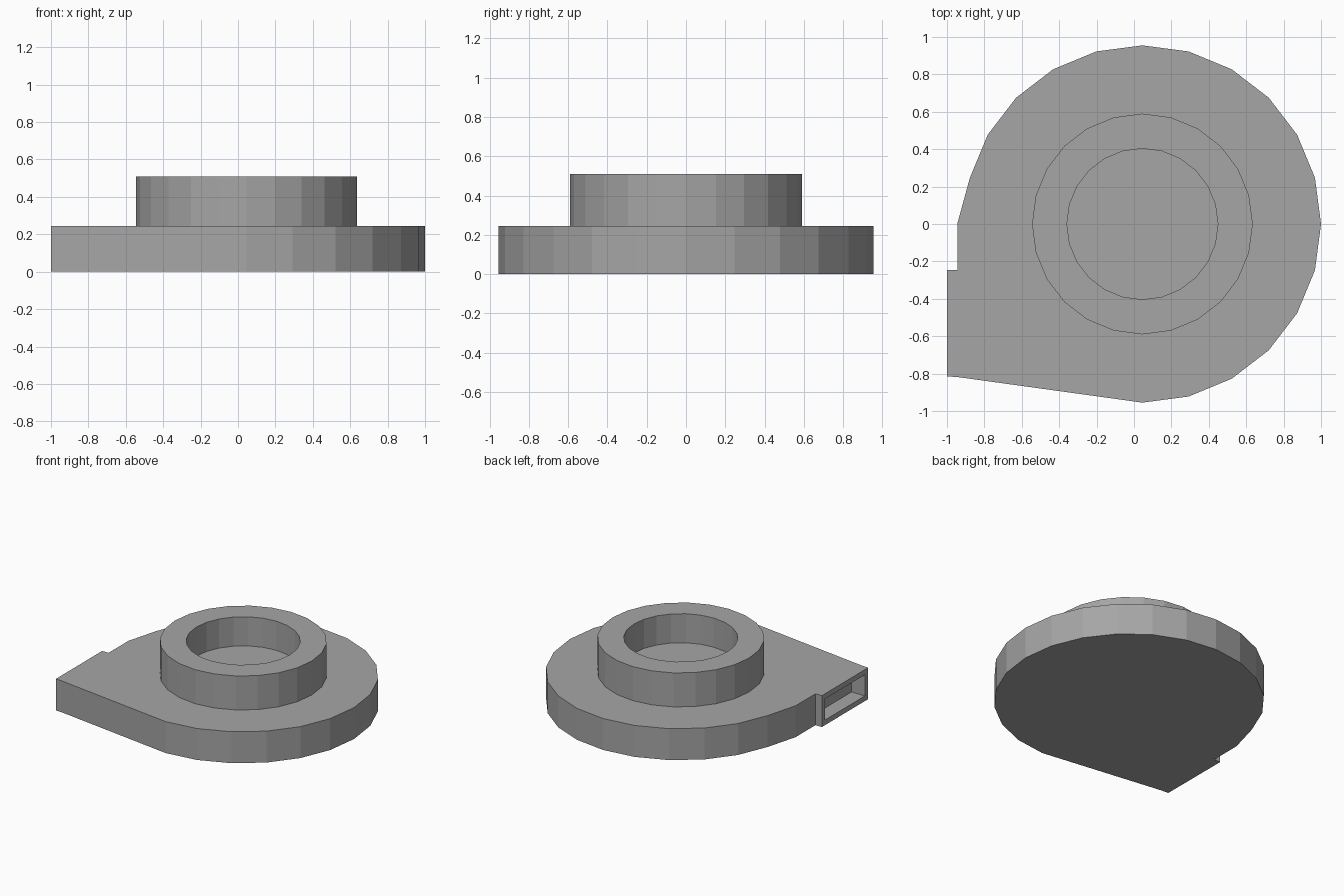
import bpy, bmesh, math
from mathutils import Vector

cube = bpy.data.objects.get("Cube")
if cube:
    bpy.data.objects.remove(cube, do_unlink=True)

CENTRE_X = 0.045      # axis of the round body
SIDES = 24
BODY_TOP = 0.245
COLLAR_TOP = 0.51

grey = bpy.data.materials.new("plain grey")
grey.use_nodes = True
colour = (0.38, 0.38, 0.38, 1)
grey.diffuse_color = colour
grey.node_tree.nodes["Principled BSDF"].inputs["Base Color"].default_value = colour


def ring(radius, first, last):
    """Points of the regular polygon, from step first to step last."""
    step = 2 * math.pi / SIDES
    return [(CENTRE_X + radius * math.cos(i * step), radius * math.sin(i * step))
            for i in range(first, last + 1)]


def prism(outline, bottom, top):
    """Solid upright prism over an outline."""
    bm = bmesh.new()
    base = bm.faces.new([bm.verts.new((x, y, bottom)) for x, y in outline])
    made = bmesh.ops.extrude_face_region(bm, geom=[base], use_keep_orig=True)
    verts = [g for g in made["geom"] if isinstance(g, bmesh.types.BMVert)]
    bmesh.ops.translate(bm, verts=verts, vec=(0, 0, top - bottom))
    bmesh.ops.recalc_face_normals(bm, faces=bm.faces)
    return bm


def recess(bm, direction, rim, depth):
    """Sink a pocket into the outermost face pointing along direction."""
    d = Vector(direction)
    facing = [f for f in bm.faces if f.normal.dot(d) > 0.99]
    face = max(facing, key=lambda f: f.calc_center_median().dot(d))
    bmesh.ops.inset_region(bm, faces=[face], thickness=rim, use_even_offset=True)
    floor = bmesh.ops.extrude_discrete_faces(bm, faces=[face])["faces"][0]
    bmesh.ops.translate(bm, verts=floor.verts, vec=-d * depth)


def finish(bm, name):
    mesh = bpy.data.meshes.new(name)
    bm.to_mesh(mesh)
    bm.free()
    mesh.materials.append(grey)
    bpy.context.collection.objects.link(bpy.data.objects.new(name, mesh))


# Scroll-shaped housing with the outlet flange on one side
outline = ring(0.955, -6, 11) + [(-0.945, 0), (-0.945, -0.245), (-1, -0.245),
                                 (-1, -0.815), (-0.945, -0.818)]
housing = prism(outline, 0, BODY_TOP)
recess(housing, (-1, 0, 0), 0.04, 0.115)
finish(housing, "housing")

# Raised inlet collar with a sunken floor
collar = prism(ring(0.59, 0, SIDES - 1), BODY_TOP - 0.02, COLLAR_TOP)
recess(collar, (0, 0, 1), 0.185, 0.227)
finish(collar, "inlet_collar")
